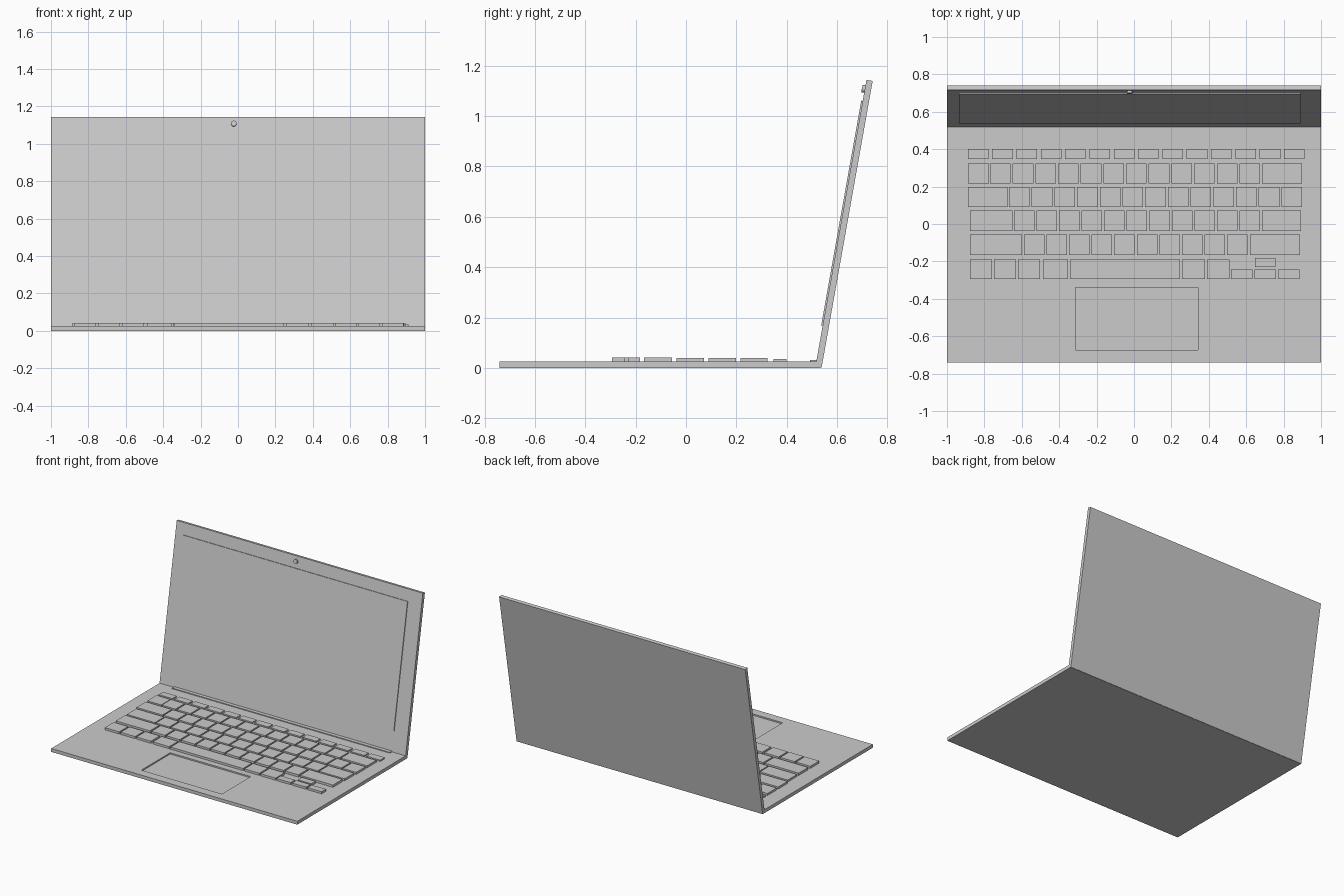
import bpy, bmesh
from math import radians
from mathutils import Matrix, Vector

cube = bpy.data.objects.get("Cube")
if cube:
    bpy.data.objects.remove(cube, do_unlink=True)

grey = bpy.data.materials.new("grey_metal")
grey.use_nodes = True
colour = (0.6, 0.6, 0.6, 1)
grey.diffuse_color = colour
grey.node_tree.nodes["Principled BSDF"].inputs["Base Color"].default_value = colour


def finish(name, bm, matrix=None):
    bmesh.ops.recalc_face_normals(bm, faces=bm.faces)
    mesh = bpy.data.meshes.new(name)
    bm.to_mesh(mesh)
    bm.free()
    mesh.materials.append(grey)
    ob = bpy.data.objects.new(name, mesh)
    if matrix:
        ob.matrix_world = matrix
    bpy.context.collection.objects.link(ob)
    return ob


def add_box(bm, x0, x1, y0, y1, z0, z1):
    m = Matrix.Translation(((x0 + x1) / 2, (y0 + y1) / 2, (z0 + z1) / 2))
    m = m @ Matrix.Diagonal((x1 - x0, y1 - y0, z1 - z0, 1))
    return bmesh.ops.create_cube(bm, size=1, matrix=m)["verts"]


def box(name, *bounds, matrix=None):
    bm = bmesh.new()
    add_box(bm, *bounds)
    return finish(name, bm, matrix)


# Base slab with a sunken touchpad
DECK = 0.025
PAD = (-0.313, 0.342, -0.675, -0.34)
bm = bmesh.new()
add_box(bm, -1, 1, -0.74, 0.535, 0, DECK)
for i, value in enumerate(PAD):
    axis = Vector((1, 0, 0)) if i < 2 else Vector((0, 1, 0))
    bmesh.ops.bisect_plane(bm, geom=bm.verts[:] + bm.edges[:] + bm.faces[:],
                           plane_co=axis * value, plane_no=axis)
centre = Vector(((PAD[0] + PAD[1]) / 2, (PAD[2] + PAD[3]) / 2, DECK))
pad = min(bm.faces, key=lambda f: (f.calc_center_median() - centre).length)
pit = bmesh.ops.extrude_discrete_faces(bm, faces=[pad])["faces"][0]
bmesh.ops.translate(bm, verts=pit.verts[:], vec=(0, 0, -0.01))
finish("base", bm)

# Low hinge strip in front of the lid
box("hinge_strip", -0.88, 0.89, 0.492, 0.525, 0.02, 0.031)

# Lid, with its screen and camera, in a frame leaning back about the hinge
lean = Matrix.Translation((0, 0.514, 0.005)) @ Matrix.Rotation(radians(-10.1), 4, 'X')
box("lid", -1, 1, 0, 0.025, 0, 1.157, matrix=lean)
box("screen", -0.935, 0.89, -0.006, 0.01, 0.165, 1.072, matrix=lean)
bm = bmesh.new()
bmesh.ops.create_cone(bm, cap_ends=True, segments=16, radius1=0.015, radius2=0.015, depth=0.02,
                      matrix=Matrix.Translation((-0.023, -0.002, 1.12)) @ Matrix.Rotation(radians(90), 4, 'X'))
finish("camera_lens", bm, lean)

# Keyboard rows: front, back, top height, then runs of (left, right, key count)
GAP = 0.011
rows = {
    "function_keys": (0.348, 0.4, 0.035, [(-0.888, 0.912, 14)]),
    "number_keys": (0.216, 0.323, 0.04, [(-0.888, -0.775, 1), (-0.77, 0.674, 12), (0.684, 0.898, 1)]),
    "upper_letter_keys": (0.09, 0.198, 0.04, [(-0.888, -0.677, 1), (-0.668, 0.898, 13)]),
    "middle_letter_keys": (-0.037, 0.072, 0.04, [(-0.877, -0.65, 1), (-0.642, 0.674, 11), (0.684, 0.893, 1)]),
    "lower_letter_keys": (-0.166, -0.056, 0.042, [(-0.877, -0.6, 1), (-0.588, 0.607, 10), (0.62, 0.888, 1)]),
    "bottom_keys": (-0.294, -0.19, 0.041, [(-0.877, -0.503, 3), (-0.487, -0.353, 1), (-0.342, 0.246, 1),
                                         (0.257, 0.511, 2)]),
    "arrow_keys": (-0.294, -0.243, 0.041, [(0.519, 0.885, 3)]),
    "up_arrow_key": (-0.23, -0.182, 0.041, [(0.647, 0.757, 1)]),
}
for name, (front, back, top, runs) in rows.items():
    bm = bmesh.new()
    gap = 0.02 if name == "function_keys" else GAP
    for left, right, count in runs:
        step = (right - left + gap) / count
        for k in range(count):
            x = left + k * step
            add_box(bm, x, x + step - gap, front, back, DECK - 0.005, top)
    finish(name, bm)
